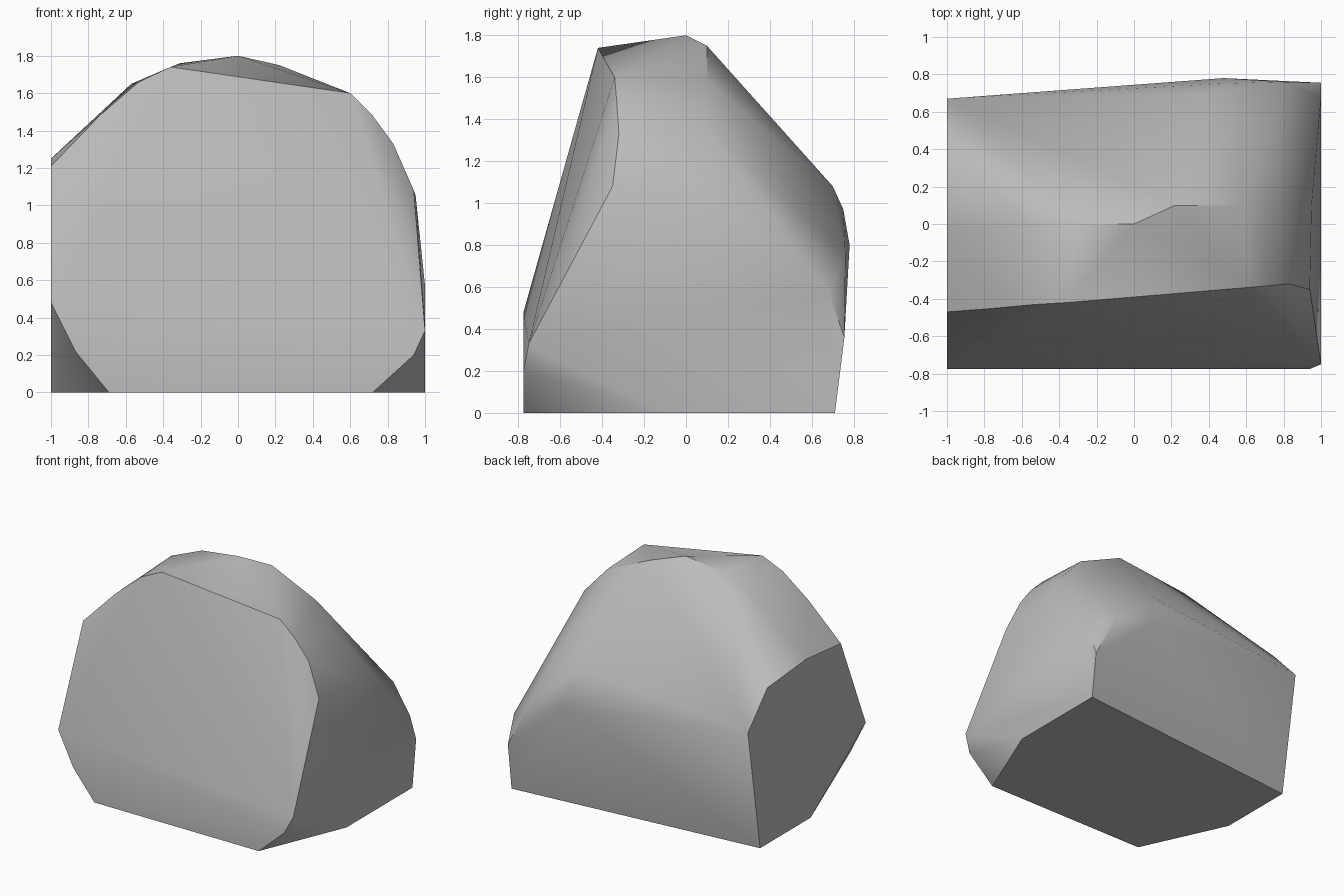
import bpy
import bmesh
import math

default_cube = bpy.data.objects.get("Cube")
if default_cube:
    bpy.data.objects.remove(default_cube, do_unlink=True)


def stone_material(name, colour):
    """Plain matte material with one flat colour."""
    material = bpy.data.materials.new(name)
    material.use_nodes = True
    material.diffuse_color = colour
    shader = material.node_tree.nodes["Principled BSDF"]
    shader.inputs["Base Color"].default_value = colour
    shader.inputs["Roughness"].default_value = 0.9
    return material


def side_profile(x, outline):
    """Flat end of the boulder: (y, z) corners at a fixed x."""
    return [(x, y, z) for y, z in outline]


def front_profile(y, outline):
    """Flat toe of the boulder: (x, z) corners at a fixed y."""
    return [(x, y, z) for x, z in outline]


# Flat left and right ends
corners = side_profile(-1, [(.52, 0), (.67, .95), (.43, 1.21), (-.05, 1.25),
                            (-.47, 1.21), (-.1, 0)])
corners += side_profile(1, [(-.75, .33), (-.1, 0), (.71, 0), (.755, .36), (.68, .57)])

# Upright toe of the front, with both lower corners chipped off
corners += front_profile(-.775, [(-1, .48), (-.87, .22), (-.69, 0),
                                 (.72, 0), (.94, .2)])

# Upper rim of the leaning front face
corners += [(-.74, -.45, 1.48), (-.53, -.43, 1.66), (-.36, -.42, 1.74),
            (.6, -.34, 1.6), (.72, -.33, 1.48), (.83, -.32, 1.33), (.94, -.35, 1.08)]

# Rounded crest
corners += [(-.57, 0, 1.65), (-.31, 0, 1.76), (0, 0, 1.8), (.22, .1, 1.75),
            (-.4, .1, 1.68), (.6, .1, 1.58), (.8, .1, 1.36), (.95, .1, 1.05)]

# Rounded shoulder of the back
corners += [(.48, .78, .8), (.45, .75, .97), (.4, .7, 1.08), (.8, .76, .75)]

# Wrap the corners in one solid and merge the flat areas
mesh = bpy.data.meshes.new("boulder")
bm = bmesh.new()
for corner in corners:
    bm.verts.new(corner)
hull = bmesh.ops.convex_hull(bm, input=bm.verts)
unused = {v for v in hull["geom_interior"] + hull["geom_unused"]
          if isinstance(v, bmesh.types.BMVert)}
bmesh.ops.delete(bm, geom=list(unused), context="VERTS")
bmesh.ops.dissolve_limit(bm, angle_limit=math.radians(1), verts=bm.verts, edges=bm.edges)
bmesh.ops.recalc_face_normals(bm, faces=bm.faces)
bm.to_mesh(mesh)
bm.free()

boulder = bpy.data.objects.new("boulder", mesh)
bpy.context.collection.objects.link(boulder)
mesh.materials.append(stone_material("grey stone", (.5, .5, .5, 1)))

# Soft worn edges, crisp broken ones
bpy.ops.object.select_all(action="DESELECT")
boulder.select_set(True)
bpy.context.view_layer.objects.active = boulder
bpy.ops.object.shade_smooth_by_angle(angle=math.radians(32))
